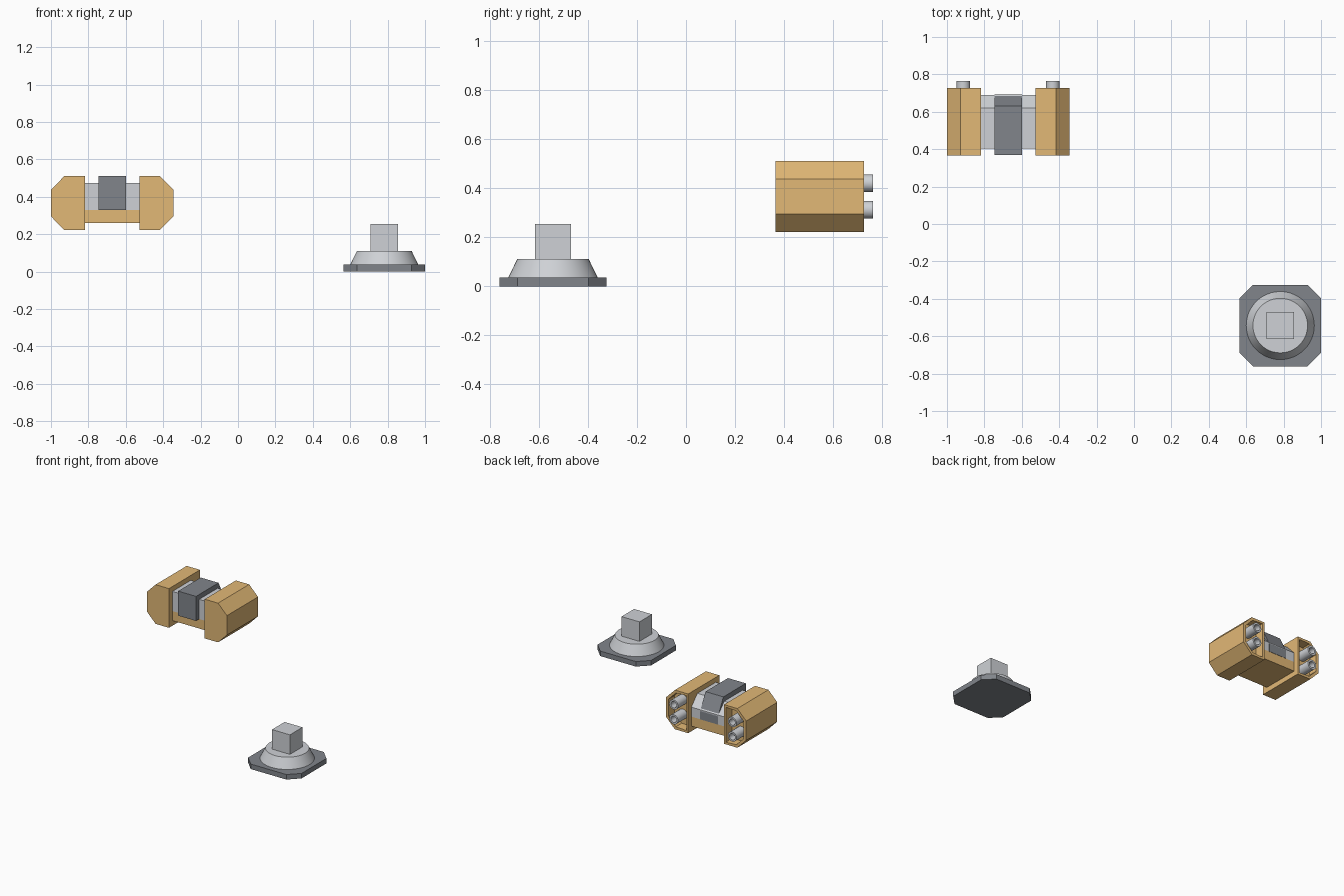
import bpy, bmesh
from math import radians
from mathutils import Vector, Matrix

if "Cube" in bpy.data.objects:
    bpy.data.objects.remove(bpy.data.objects["Cube"])


def material(name, rgb):
    m = bpy.data.materials.new(name)
    m.diffuse_color = (*rgb, 1)
    m.use_nodes = True
    m.node_tree.nodes["Principled BSDF"].inputs["Base Color"].default_value = m.diffuse_color
    return m


AMBER = material("amber", (0.76, 0.48, 0.18))
DARK = material("dark_grey", (0.22, 0.235, 0.26))
LIGHT = material("light_grey", (0.62, 0.64, 0.67))
UNIT = Vector((-0.673, 0, 0))     # centre of the twin-pod unit
BASE = Vector((0.782, -0.543, 0))  # centre of the pedestal


def finish(bm, name, mat, origin, mirror=False, smooth=False):
    bmesh.ops.recalc_face_normals(bm, faces=bm.faces)
    me = bpy.data.meshes.new(name)
    bm.to_mesh(me)
    bm.free()
    me.materials.append(mat)
    ob = bpy.data.objects.new(name, me)
    ob.location = origin
    bpy.context.collection.objects.link(ob)
    if mirror:
        ob.modifiers.new("mirror", 'MIRROR').use_clip = False
    if smooth:
        bpy.ops.object.select_all(action='DESELECT')
        ob.select_set(True)
        bpy.context.view_layer.objects.active = ob
        bpy.ops.object.shade_smooth_by_angle(angle=radians(35))
    return ob


def prism(points, vector):
    """Closed solid from a planar outline swept along a vector."""
    bm = bmesh.new()
    n = len(points)
    a = [bm.verts.new(p) for p in points]
    b = [bm.verts.new(Vector(p) + Vector(vector)) for p in points]
    bm.faces.new(a)
    bm.faces.new(b[::-1])
    for i in range(n):
        bm.faces.new((a[i], a[(i + 1) % n], b[(i + 1) % n], b[i]))
    bmesh.ops.recalc_face_normals(bm, faces=bm.faces)
    return bm


def recess_back(bm, rim, depth):
    """Inset the rearmost (+y) face of each solid and push it inwards."""
    bm.normal_update()
    faces = [f for f in bm.faces if f.normal.y > 0.9]
    bmesh.ops.inset_individual(bm, faces=faces, thickness=rim)
    new = bmesh.ops.extrude_discrete_faces(bm, faces=faces)["faces"]
    verts = list({v for f in new for v in f.verts})
    bmesh.ops.translate(bm, verts=verts, vec=(0, -depth, 0))


def side_prism(profile, half_width):
    """Side profile (y, z) swept across x."""
    return prism([(-half_width, y, z) for y, z in profile], (2 * half_width, 0, 0))


# Chamfered pods with hollow rear ends
outline = [(-0.327, 0.295), (-0.327, 0.438), (-0.255, 0.511),
           (-0.146, 0.511), (-0.146, 0.222), (-0.255, 0.222)]
bm = prism([(x, 0.365, z) for x, z in outline], (0, 0.362, 0))
recess_back(bm, 0.022, 0.07)
finish(bm, "pods", AMBER, UNIT, mirror=True)

# Two hollow tubes in each pod
bm = bmesh.new()
for z in (0.313, 0.421):
    mat = Matrix.Translation((-0.239, 0.7105, z)) @ Matrix.Rotation(radians(90), 4, 'X')
    bmesh.ops.create_cone(bm, cap_ends=True, segments=24, radius1=0.036,
                          radius2=0.036, depth=0.107, matrix=mat)
faces = [f for f in bm.faces if len(f.verts) > 4]
recess_back_faces = [f for f in faces if f.calc_center_median().y > 0.75]
bmesh.ops.inset_individual(bm, faces=recess_back_faces, thickness=0.013)
bores = bmesh.ops.extrude_discrete_faces(bm, faces=recess_back_faces)["faces"]
bmesh.ops.translate(bm, verts=list({v for f in bores for v in f.verts}), vec=(0, -0.05, 0))
finish(bm, "tubes", LIGHT, UNIT, mirror=True, smooth=True)

# Middle body, its floor and the raised centre band
finish(side_prism([(0.405, 0.33), (0.405, 0.475), (0.62, 0.475), (0.69, 0.40), (0.69, 0.33)],
                  0.146), "middle_body", LIGHT, UNIT)
finish(side_prism([(0.405, 0.26), (0.405, 0.33), (0.69, 0.33), (0.69, 0.26)],
                  0.146), "middle_floor", AMBER, UNIT)
finish(side_prism([(0.368, 0.33), (0.368, 0.511), (0.63, 0.511), (0.692, 0.39), (0.692, 0.33)],
                  0.073), "centre_band", DARK, UNIT)

# Pedestal: chamfered plate, tapered drum and square post
h, c = 0.218, 0.145
plate = [(h, -c), (h, c), (c, h), (-c, h), (-h, c), (-h, -c), (-c, -h), (c, -h)]
finish(prism([(x, y, 0) for x, y in plate], (0, 0, 0.037)), "base_plate", DARK, BASE)

bm = bmesh.new()
bmesh.ops.create_cone(bm, cap_ends=True, segments=48, radius1=0.182, radius2=0.146,
                      depth=0.074, matrix=Matrix.Translation((0, 0, 0.074)))
finish(bm, "tapered_drum", LIGHT, BASE, smooth=True)

p = 0.073
finish(prism([(-p, -p, 0.11), (p, -p, 0.11), (p, p, 0.11), (-p, p, 0.11)], (0, 0, 0.145)),
       "square_post", LIGHT, BASE)
